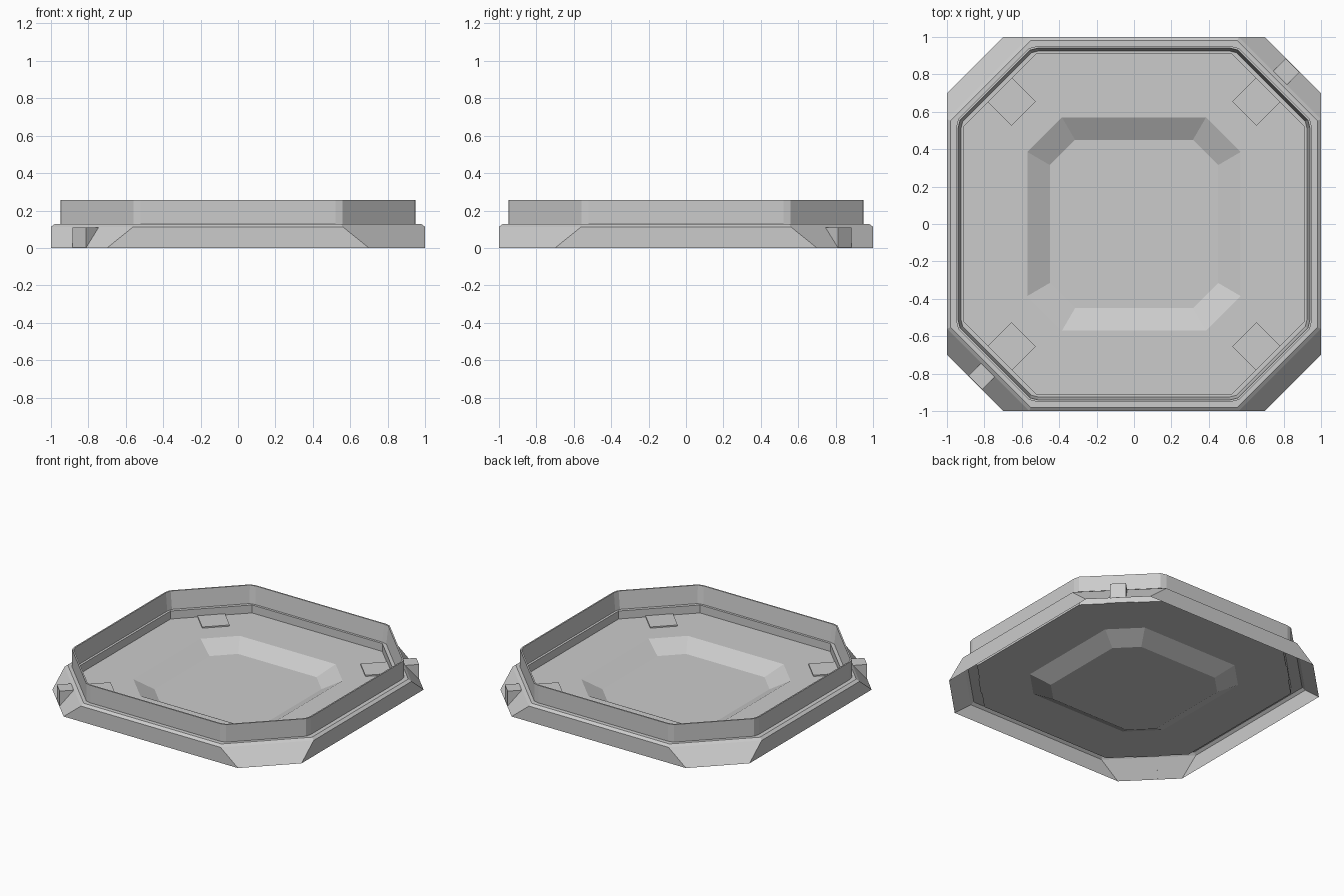
import bpy, bmesh, math
from mathutils import Vector, Matrix

cube = bpy.data.objects.get("Cube")
if cube:
    bpy.data.objects.remove(cube, do_unlink=True)

grey = bpy.data.materials.new("light_grey")
grey.use_nodes = True
grey.diffuse_color = (0.6, 0.6, 0.6, 1)
grey.node_tree.nodes["Principled BSDF"].inputs["Base Color"].default_value = (0.6, 0.6, 0.6, 1)


def finish(name, bm):
    mesh = bpy.data.meshes.new(name)
    bm.to_mesh(mesh)
    bm.free()
    mesh.materials.append(grey)
    obj = bpy.data.objects.new(name, mesh)
    bpy.context.collection.objects.link(obj)
    return obj


def corner(half):
    """Where a concentric octagon's straight side ends."""
    return 0.54 + 0.414 * (half - 0.95)


def ring(half, end, z, cut=0):
    """Octagon points, anticlockwise; cut gives each corner a small facet."""
    if cut:
        a, b = (half, end - cut), (half - 0.5 * cut, end + cut)
        quarter = [a, b, b[::-1], a[::-1]]
    else:
        quarter = [(half, end), (end, half)]
    points = []
    for turn in range(4):
        rot = Matrix.Rotation(turn * math.pi / 2, 3, 'Z')
        points += [rot @ Vector((x, y, z)) for x, y in quarter]
    return points


def loft(name, rings, cap=False):
    """Join rings of equal point count into a sheet."""
    bm = bmesh.new()
    loops = [[bm.verts.new(p) for p in r] for r in rings]
    for low, high in zip(loops, loops[1:]):
        n = len(low)
        for i in range(n):
            j = (i + 1) % n
            bm.faces.new((low[i], low[j], high[j], high[i]))
    if cap:
        bm.faces.new(loops[-1])
    return finish(name, bm)


def prism(name, bottom, top):
    """Closed solid between two matching outlines."""
    bm = bmesh.new()
    low = [bm.verts.new(p) for p in bottom]
    high = [bm.verts.new(p) for p in top]
    n = len(low)
    for i in range(n):
        j = (i + 1) % n
        bm.faces.new((low[i], low[j], high[j], high[i]))
    bm.faces.new(low[::-1])
    bm.faces.new(high)
    bmesh.ops.recalc_face_normals(bm, faces=bm.faces)
    return finish(name, bm)


FLOOR = 0.07
LEDGE = 0.128

# Flared skirt with a bevelled rim, inner ledge, floor and sunken centre
profile = [(0.98, LEDGE), (0.908, LEDGE), (0.908, FLOOR)]
loft("base_shell",
     [ring(1, 0.7, 0), ring(1, 0.56, 0.113)]
     + [ring(h, corner(h), z) for h, z in profile]
     + [ring(0.57, 0.385, FLOOR), ring(0.45, 0.315, 0.003)], cap=True)

# Thin upright wall with faceted corners
wall = [(0.95, LEDGE), (0.95, 0.255), (0.94, 0.255), (0.925, LEDGE)]
loft("upright_wall", [ring(h, corner(h), z, 0.02) for h, z in wall])

# Low square pads in the four floor corners
for sx, side in ((1, "left"), (-1, "right")):
    for sy, end in ((1, "back"), (-1, "front")):
        outline = [Vector((sx * 0.655 + dx, sy * 0.655 + dy, FLOOR))
                   for dx, dy in ((0.13, 0), (0, 0.13), (-0.13, 0), (0, -0.13))]
        prism(f"floor_pad_{end}_{side}", outline,
              [p + Vector((0, 0, 0.009)) for p in outline])

# Wedge tabs on two opposite flared corners
for name, angle in (("tab_back_left", 45), ("tab_front_right", 225)):
    rot = Matrix.Rotation(math.radians(angle), 3, 'Z')
    sides = []
    for y in (-0.052, 0.052):
        section = ((1.2, 0), (1.2, 0.11), (1.105, 0.11))
        sides.append([rot @ Vector((x, y, z)) for x, z in section])
    prism(name, *sides)
